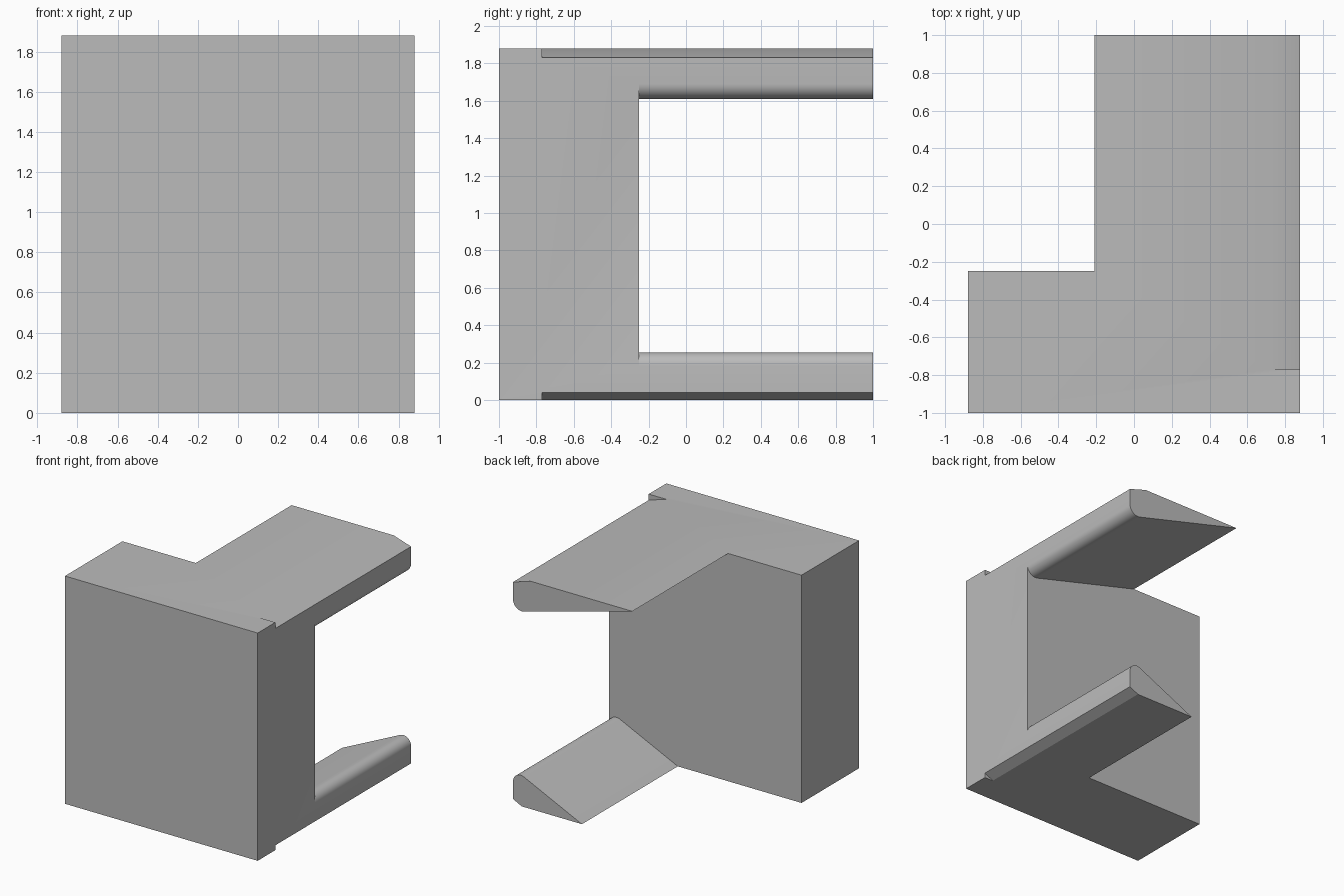
import bpy, bmesh
from math import radians, sin, cos

default = bpy.data.objects.get("Cube")
if default:
    bpy.data.objects.remove(default, do_unlink=True)

grey = bpy.data.materials.new("plain_grey")
grey.use_nodes = True
colour = (0.5, 0.5, 0.5, 1)
grey.diffuse_color = colour
grey.node_tree.nodes["Principled BSDF"].inputs["Base Color"].default_value = colour

W, H = 0.88, 1.88  # half width and full height


def prism(name, profile, y0, y1):
    """Extrude an (x, z) profile along y."""
    bm = bmesh.new()
    face = bm.faces.new([bm.verts.new((x, y0, z)) for x, z in profile])
    side = bmesh.ops.extrude_face_region(bm, geom=[face])["geom"]
    verts = [v for v in side if isinstance(v, bmesh.types.BMVert)]
    bmesh.ops.translate(bm, verts=verts, vec=(0, y1 - y0, 0))
    bmesh.ops.recalc_face_normals(bm, faces=bm.faces)
    mesh = bpy.data.meshes.new(name)
    bm.to_mesh(mesh)
    bm.free()
    mesh.materials.append(grey)
    obj = bpy.data.objects.new(name, mesh)
    bpy.context.collection.objects.link(obj)
    return obj


def arc(cx, cz, r, start, end, steps=10):
    angles = [radians(start + (end - start) * i / steps) for i in range(steps + 1)]
    return [(cx + r * cos(a), cz + r * sin(a)) for a in angles]


# Solid block that the two wedge arms are carved from
bracket = prism("bracket", [(-W, 0), (W, 0), (W, H), (-W, H)], -1, 1)

# Space around the arms: sloped lower arm, open side, sloped upper arm
lower_round = arc(0.81, 0.185, 0.07, 115, 0)
upper_round = arc(0.80, 1.69, 0.08, 0, -105.4)
opening = [(-1, -0.1), (0.036, -0.1), (0.25, 0)] + lower_round
opening += [(1, 0.185), (1, 1.69)] + upper_round
opening += [(-0.21, H), (-0.573, H + 0.1), (-1, H + 0.1)]

cutters = [
    prism("opening_cutter", opening, -0.25, 1.1),
    # Shallow bevels along the outer edges, stopping short of the front
    prism("upper_bevel_cutter", [(0.72, H), (1.04, H - 0.1), (1.04, H + 0.1), (0.4, H + 0.1)], -0.77, 1.1),
    prism("lower_bevel_cutter", [(0.80, 0), (1.04, 0.12), (1.04, -0.1), (0.6, -0.1)], -0.77, 1.1),
]

bpy.context.view_layer.objects.active = bracket
for cutter in cutters:
    cutter.hide_render = True
    cut = bracket.modifiers.new(cutter.name, "BOOLEAN")
    cut.operation = "DIFFERENCE"
    cut.solver = "EXACT"
    cut.object = cutter
    bpy.ops.object.modifier_apply(modifier=cut.name)
    bpy.data.objects.remove(cutter, do_unlink=True)

bpy.ops.object.select_all(action="DESELECT")
bracket.select_set(True)
bpy.ops.object.shade_smooth_by_angle(angle=radians(20))
